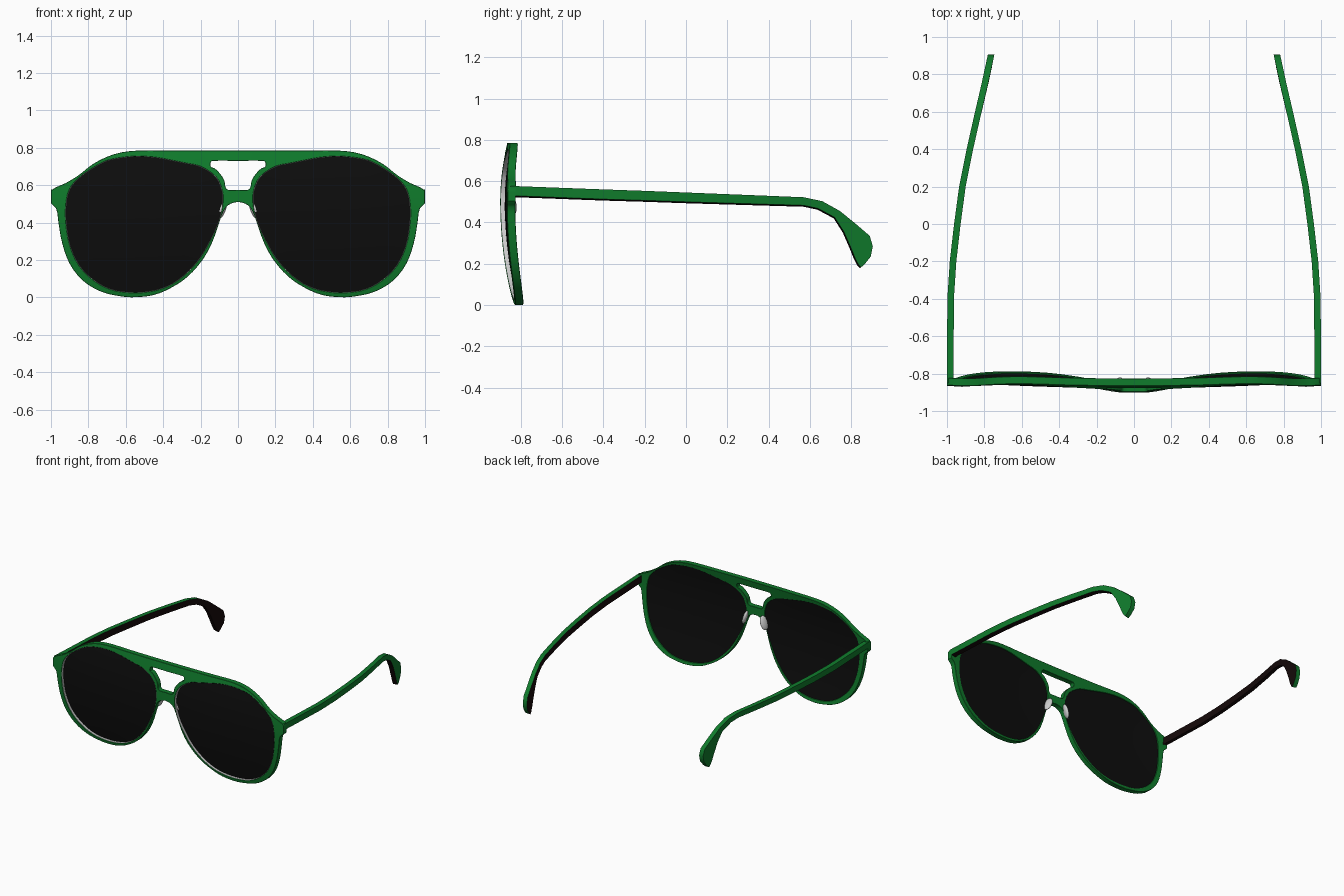
import bpy, bmesh, math
from mathutils import Vector, Matrix

if "Cube" in bpy.data.objects:
    bpy.data.objects.remove(bpy.data.objects["Cube"])


def material(name, rgb):
    m = bpy.data.materials.new(name)
    m.diffuse_color = (*rgb, 1)
    m.use_nodes = True
    m.node_tree.nodes["Principled BSDF"].inputs["Base Color"].default_value = m.diffuse_color
    return m


GREEN = material("green_plastic", (0.005, 0.2, 0.025))
DARK = material("dark_inner", (0.008, 0.003, 0.003))
BLACK = material("black_lens", (0.004, 0.004, 0.004))


def finish(bm, name, mats=(), angle=35):
    bmesh.ops.recalc_face_normals(bm, faces=bm.faces)
    me = bpy.data.meshes.new(name)
    bm.to_mesh(me)
    bm.free()
    for m in mats:
        me.materials.append(m)
    me.shade_smooth()
    me.set_sharp_from_angle(angle=math.radians(angle))
    ob = bpy.data.objects.new(name, me)
    bpy.context.collection.objects.link(ob)
    return ob


def front_y(x, z):
    # gently domed front surface of the frame
    return -0.90 + 0.035 * x * x + (0.42 if z > 0.5 else 0.24) * (z - 0.5) ** 2


def smooth_loop(pts, n=3):
    # closed curve through the points, tangents scaled to each segment
    p = [Vector(q) for q in pts]
    k = len(p)
    t = [(p[(i + 1) % k] - p[i - 1]).normalized() for i in range(k)]
    out = []
    for i in range(k):
        a, b, ta, tb = p[i], p[(i + 1) % k], t[i], t[(i + 1) % k]
        d = (b - a).length
        for j in range(n):
            s = j / n
            out.append(a * (2*s**3 - 3*s**2 + 1) + b * (3*s**2 - 2*s**3)
                       + ta * d * (s**3 - 2*s**2 + s) + tb * d * (s**3 - s**2))
    return out


def mirrored(half):
    return half + [(-x, z) for x, z in reversed(half) if x > 0]


outer = mirrored([
    (0, .785), (.18, .785), (.36, .785), (.53, .785), (.62, .776), (.70, .752), (.78, .71),
    (.85, .655), (.92, .612), (.98, .585), (1, .565), (1, .505), (.972, .475), (.96, .40),
    (.94, .29), (.90, .18), (.83, .09), (.73, .03), (.62, .005), (.55, .001), (.45, .013),
    (.36, .05), (.27, .11), (.19, .20), (.14, .29), (.10, .40), (.078, .46), (.05, .495), (0, .51)])
nose_hole = mirrored([
    (0, .575), (.052, .575), (.066, .588), (.073, .625), (.095, .66), (.125, .69),
    (.145, .698), (.146, .722), (.135, .73), (0, .73)])
lens_half = [
    (.08, .51), (.085, .575), (.118, .645), (.2, .70), (.28, .718), (.374, .737), (.45, .75), (.54, .755),
    (.62, .748), (.70, .732), (.78, .69), (.85, .64), (.90, .58), (.92, .50), (.92, .40),
    (.90, .28), (.85, .17), (.77, .09), (.68, .042), (.58, .026), (.48, .03), (.38, .057),
    (.29, .115), (.21, .20), (.15, .30), (.10, .41)]
lens_loop = smooth_loop(lens_half)

# Frame front: flat plate with three openings, thickened and domed
bm = bmesh.new()
edges = []
for loop in (smooth_loop(outer), smooth_loop(nose_hole), lens_loop,
             [Vector((-p.x, p.y)) for p in lens_loop]):
    vs = [bm.verts.new((max(-1, min(1, p.x)), 0, p.y)) for p in loop]
    edges += [bm.edges.new((vs[i - 1], vs[i])) for i in range(len(vs))]
bmesh.ops.triangle_fill(bm, edges=edges, use_beauty=True, normal=(0, -1, 0))
ext = bmesh.ops.extrude_face_region(bm, geom=bm.faces[:], use_keep_orig=True)
back = {g for g in ext["geom"] if isinstance(g, bmesh.types.BMVert)}
for v in bm.verts:
    v.co.y = front_y(v.co.x, v.co.z) + (0.04 if v in back else 0)
frame = finish(bm, "frame_front", [GREEN])
bev = frame.modifiers.new("soft_edges", "BEVEL")
bev.width = 0.004
bev.segments = 1
bev.limit_method = "ANGLE"
bev.angle_limit = math.radians(60)

# x of the temple's outer face along y
SWEEP = [(-.86, 1.0), (-.4, .998), (-.2, .985), (0, .962), (.2, .935),
         (.4, .895), (.6, .85), (.75, .815), (.95, .772)]


def temple_x(y):
    for (y0, x0), (y1, x1) in zip(SWEEP, SWEEP[1:]):
        if y <= y1:
            return x0 + (x1 - x0) * (y - y0) / (y1 - y0)
    return SWEEP[-1][1]


# temple stations: top y, top z, bottom y, bottom z
TEMPLE = [(-.85, .577, -.85, .53), (-.4, .56, -.4, .513), (-.2, .553, -.2, .507),
          (0, .545, 0, .5), (.2, .537, .2, .494), (.4, .529, .4, .488), (.57, .522, .57, .483),
          (.66, .503, .64, .468), (.745, .456, .72, .425), (.82, .395, .765, .355),
          (.89, .335, .80, .275), (.905, .285, .82, .225), (.895, .235, .836, .195),
          (.865, .197, .848, .183)]

for sx, side in ((1, "right"), (-1, "left")):
    # Lens: concentric rings on the domed surface, front and back skins
    bm = bmesh.new()
    c = Vector((.52, .40))
    n = len(lens_loop)
    edge_rings = []
    for off in (.022, .034):
        rings = []
        for s in (1.003, .8, .6, .4, .2):
            ring = []
            for p in lens_loop:
                q = c + (p - c) * s
                ring.append(bm.verts.new((sx * q.x, front_y(q.x, q.y) + off, q.y)))
            rings.append(ring)
        for a, b in zip(rings, rings[1:]):
            for i in range(n):
                bm.faces.new((a[i - 1], a[i], b[i], b[i - 1]))
        mid = bm.verts.new((sx * c.x, front_y(c.x, c.y) + off, c.y))
        for i in range(n):
            bm.faces.new((rings[-1][i - 1], rings[-1][i], mid))
        edge_rings.append(rings[0])
    a, b = edge_rings
    for i in range(n):
        bm.faces.new((a[i - 1], a[i], b[i], b[i - 1]))
    finish(bm, side + "_lens", [BLACK])

    # Pale lining of the lens opening, in front of the lens
    bm = bmesh.new()
    rings = [[bm.verts.new((sx * (c + (p - c) * s).x, front_y(p.x, p.y) + off,
                            (c + (p - c) * s).y)) for p in lens_loop]
             for s, off in ((1.002, .003), (.994, .003), (.994, .024), (1.002, .024))]
    for k in range(4):
        a, b = rings[k - 1], rings[k]
        for i in range(n):
            bm.faces.new((a[i - 1], a[i], b[i], b[i - 1]))
    finish(bm, side + "_lens_lining")

    # Temple arm: green outside and top, dark inside and underside
    bm = bmesh.new()
    secs = []
    for ty, tz, by, bz in TEMPLE:
        d = Vector((by - ty, bz - tz)).normalized() * .007
        xt, xb = temple_x(ty), temple_x(by)
        secs.append([bm.verts.new((sx * x, y, z)) for x, y, z in (
            (xt, ty, tz), (xb, by, bz),
            (xb - .035, by + d.x, bz + d.y), (xt - .035, ty, tz))])
    for a, b in zip(secs, secs[1:]):
        for k in range(4):
            f = bm.faces.new((a[k], a[(k + 1) % 4], b[(k + 1) % 4], b[k]))
            f.material_index = 1 if k in (1, 2) else 0
    bm.faces.new(secs[0])
    bm.faces.new(secs[-1])
    finish(bm, side + "_temple", [GREEN, DARK])

    # Nose pad
    bm = bmesh.new()
    mat = (Matrix.Translation((sx * .082, -.85, .475))
           @ Matrix.Rotation(sx * math.radians(-18), 4, "Y")
           @ Matrix.Rotation(sx * math.radians(20), 4, "Z")
           @ Matrix.Diagonal((.016, .032, .055, 1)))
    bmesh.ops.create_uvsphere(bm, u_segments=16, v_segments=10, radius=1, matrix=mat)
    finish(bm, side + "_nose_pad", angle=60)
